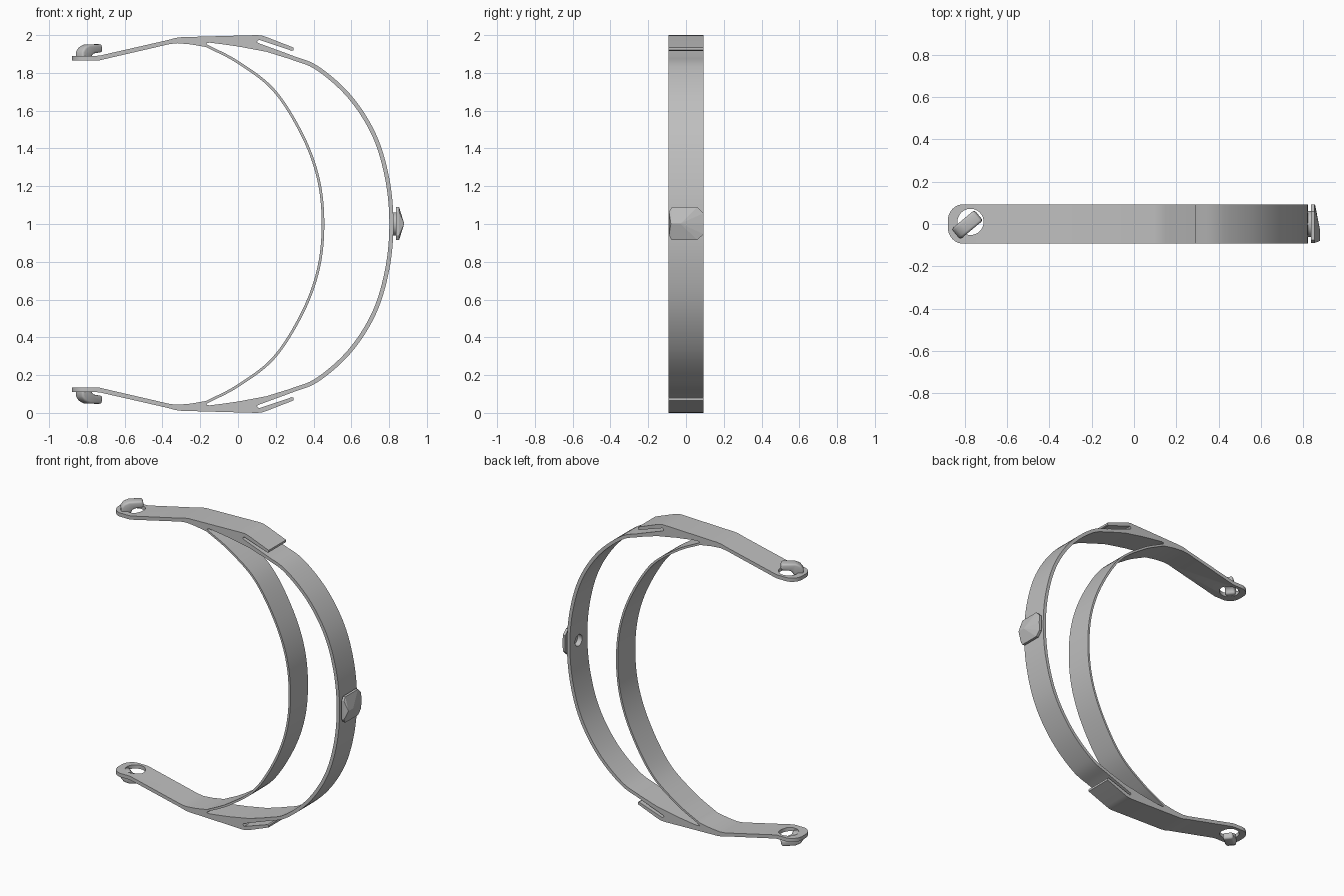
import bpy, bmesh, math
from mathutils import Vector

if "Cube" in bpy.data.objects:
    bpy.data.objects.remove(bpy.data.objects["Cube"])

HALF = 0.093  # half the strap width

grey = bpy.data.materials.new("plain grey")
grey.use_nodes = True
grey.diffuse_color = (0.52, 0.52, 0.52, 1)
grey.node_tree.nodes["Principled BSDF"].inputs["Base Color"].default_value = (0.52, 0.52, 0.52, 1)


def finish(name, bm):
    bmesh.ops.recalc_face_normals(bm, faces=bm.faces)
    mesh = bpy.data.meshes.new(name)
    bm.to_mesh(mesh)
    bm.free()
    mesh.materials.append(grey)
    obj = bpy.data.objects.new(name, mesh)
    bpy.context.collection.objects.link(obj)
    return obj


def prism(name, loops, place, w0, w1):
    """Extrude closed 2D loops (outline plus holes) from w0 to w1."""
    bm = bmesh.new()
    edges = []
    for loop in loops:
        vs = [bm.verts.new(place(u, v, w0)) for u, v in loop]
        edges += [bm.edges.new((vs[i - 1], vs[i])) for i in range(len(vs))]
    if len(loops) == 1:
        bm.faces.new(vs)
    else:
        bmesh.ops.triangle_fill(bm, use_beauty=True, use_dissolve=False, edges=edges)
    ext = bmesh.ops.extrude_face_region(bm, geom=bm.faces[:])
    top = [g for g in ext["geom"] if isinstance(g, bmesh.types.BMVert)]
    bmesh.ops.translate(bm, verts=top, vec=place(0, 0, w1) - place(0, 0, w0))
    return finish(name, bm)


def activate(obj):
    bpy.ops.object.select_all(action="DESELECT")
    obj.select_set(True)
    bpy.context.view_layer.objects.active = obj


def shade(obj, angle=30):
    activate(obj)
    bpy.ops.object.shade_smooth_by_angle(angle=math.radians(angle))


def boolean(obj, cutter, operation):
    mod = obj.modifiers.new("cut", "BOOLEAN")
    mod.operation, mod.object, mod.solver = operation, cutter, "EXACT"
    activate(obj)
    bpy.ops.object.modifier_apply(modifier=mod.name)


def flip(pts):
    return [(x, 2 - z) for x, z in reversed(pts)]


def band(keys, half_thick, steps=8):
    """Smooth symmetric arc from its upper half; returns the upper half of both sides."""
    full = keys + flip(keys)[1:]
    p = [Vector(q) for q in full]
    p = [2 * p[0] - p[1]] + p + [2 * p[-1] - p[-2]]
    line = []
    for i in range(1, len(keys) + 1):
        a, b, c, d = p[i - 1:i + 3]
        for k in range(steps):
            t = k / steps
            line.append(0.5 * (2 * b + (c - a) * t + (2 * a - 5 * b + 4 * c - d) * t * t
                               + (3 * b - a - 3 * c + d) * t ** 3))
    n = (len(keys) - 1) * steps
    inside, outside = [], []
    for i in range(n + 1):
        t = (line[i + 1] - line[max(i - 1, 0)]).normalized()
        normal = Vector((-t.y, t.x)) * half_thick
        outside.append(tuple(line[i] + normal))
        inside.append(tuple(line[i] - normal))
    return inside, outside


# Side profile: two arcs that merge into one arm at each end
inner_in, inner_out = band([(-0.165, 1.943), (0, 1.856), (0.19, 1.708), (0.34, 1.472),
                            (0.425, 1.24), (0.45, 1)], 0.007)
outer_in, outer_out = band([(0.28, 1.883), (0.42, 1.825), (0.59, 1.675), (0.72, 1.472),
                            (0.79, 1.24), (0.812, 1)], 0.011)
clip = [(0.11, 1.957), (0.1, 1.963), (0.11, 1.976), (0.285, 1.917), (0.294, 1.92),
        (0.294, 1.934), (0.15, 1.99), (0.125, 1.998), (0.1, 2)]
arm_top = [(-0.3, 1.989), (-0.33, 1.985), (-0.37, 1.974), (-0.73, 1.892), (-0.75, 1.89), (-0.9, 1.89)]
arm_low = [(-0.9, 1.865), (-0.74, 1.865), (-0.36, 1.953), (-0.32, 1.957), (-0.25, 1.951)]
upper = outer_out[::-1] + clip + arm_top + arm_low + inner_in
outline = upper + flip(upper)[1:-1]
slot = outer_in[::-1] + [(0.15, 1.912), (0, 1.94), (-0.1, 1.954), (-0.15, 1.96),
                         (-0.166, 1.957)] + inner_out
slot = slot + flip(slot)[1:-1]
frame = prism("strap_frame", [outline, slot], lambda u, v, w: Vector((u, w, v)), -HALF, HALF)

# Rounded arm ends and peg holes
R = 0.075
plan = [(1, -HALF), (1, HALF)]
for sign, start in ((1, 90), (-1, 180)):
    for k in range(9):
        a = math.radians(start + 90 * k / 8)
        plan.append((-0.88 + R + R * math.cos(a), sign * (HALF + 0.0005 - R) + R * math.sin(a)))
flat = lambda u, v, w: Vector((u, v, w))


def circle(cx, cy, r, n=32):
    return [(cx + r * math.cos(math.tau * k / n), cy + r * math.sin(math.tau * k / n)) for k in range(n)]


trim = prism("end_trim", [[(x, y * 1.002) for x, y in plan]], flat, -0.2, 2.2)
boolean(frame, trim, "INTERSECT")
peg_hole = prism("peg_hole_cutter", [circle(-0.773, 0.01, 0.062)], flat, -0.2, 2.2)
boolean(frame, peg_hole, "DIFFERENCE")

# Stud on the outer arc: round hub with a socket and a faceted head
sideways = lambda u, v, w: Vector((w, u, v))
hub = prism("stud_hub", [circle(0, 1, 0.062)], sideways, 0.808, 0.845)
socket = prism("socket_cutter", [circle(0, 1, 0.038)], sideways, 0.75, 0.835)
for part in (frame, hub):
    boolean(part, socket, "DIFFERENCE")
for cutter in (trim, peg_hole, socket):
    bpy.data.objects.remove(cutter)

bm = bmesh.new()
for s in (-1, 1):
    for x in (0.836, 0.853):
        for y, h in ((-0.09, 0.062), (-0.075, 0.087), (0.06, 0.087), (0.093, 0.055)):
            bm.verts.new((x, y, 1.002 + s * h))
for x, y in ((0.88, -0.08), (0.88, -0.03), (0.856, 0.093)):
    bm.verts.new((x, y, 1.002))
bmesh.ops.convex_hull(bm, input=bm.verts[:])
head = finish("stud_head", bm)

# Hooked pegs leaning diagonally over the holes
along = Vector((0.77, 0.64, 0)).normalized()
across = Vector((-along.y, along.x, 0))
hook = [(0, 1.867), (0, 1.912), (0.018, 1.936), (0.05, 1.95), (0.135, 1.952), (0.142, 1.91),
        (0.085, 1.903), (0.066, 1.89), (0.06, 1.867)]
for name, pts in (("upper_hook", hook), ("lower_hook", flip(hook))):
    peg = prism(name, [pts], lambda u, v, w: Vector((-0.842, -0.048, v)) + along * u + across * w,
                -0.032, 0.032)
    mod = peg.modifiers.new("round", "BEVEL")
    mod.width, mod.segments, mod.limit_method = 0.014, 3, "ANGLE"
    mod.angle_limit = math.radians(40)
    activate(peg)
    bpy.ops.object.modifier_apply(modifier=mod.name)
    shade(peg, 40)

for part in (frame, hub):
    shade(part)
